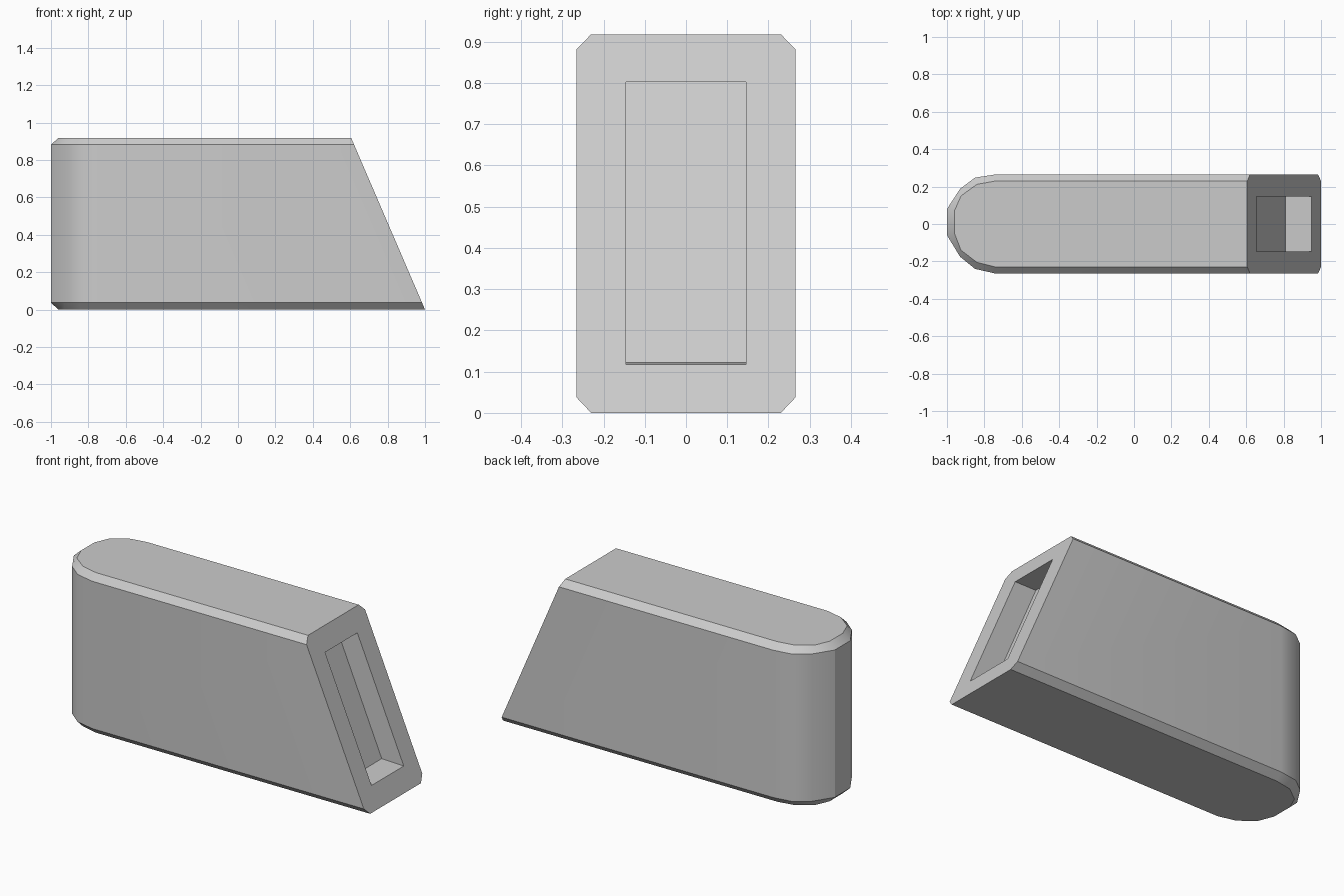
import bpy, bmesh, math

cube = bpy.data.objects.get("Cube")
if cube:
    bpy.data.objects.remove(cube, do_unlink=True)

grey = bpy.data.materials.new("light_grey")
grey.use_nodes = True
COLOUR = (0.6, 0.6, 0.6, 1)
grey.diffuse_color = COLOUR
grey.node_tree.nodes["Principled BSDF"].inputs["Base Color"].default_value = COLOUR


def loft(name, rings):
    """Skin a closed solid through rings of equal point count."""
    bm = bmesh.new()
    loops = [[bm.verts.new(p) for p in ring] for ring in rings]
    for a, b in zip(loops, loops[1:]):
        for i in range(len(a)):
            j = (i + 1) % len(a)
            bm.faces.new((a[i], a[j], b[j], b[i]))
    bm.faces.new(loops[0])
    bm.faces.new(loops[-1])
    bmesh.ops.recalc_face_normals(bm, faces=bm.faces[:])
    mesh = bpy.data.meshes.new(name)
    bm.to_mesh(mesh)
    bm.free()
    mesh.materials.append(grey)
    obj = bpy.data.objects.new(name, mesh)
    bpy.context.collection.objects.link(obj)
    return obj


# Body: rounded end at -x, slanted end at +x, chamfered top and bottom rims
def ring(rounded, half_width, z):
    end = 1 - 0.43 * z
    return ([(end, half_width, z)] + [(x, y, z) for x, y in rounded]
            + [(end, -half_width, z)])


outer = [(-0.74, 0.265), (-0.85, 0.248), (-0.93, 0.188), (-1, 0.08),
         (-1, -0.06), (-0.93, -0.175), (-0.85, -0.24), (-0.74, -0.265)]
inner = [(-0.74, 0.23), (-0.84, 0.212), (-0.925, 0.15), (-0.96, 0.07),
         (-0.96, -0.05), (-0.925, -0.14), (-0.84, -0.205), (-0.74, -0.23)]
body = loft("body", [ring(inner, 0.23, 0), ring(outer, 0.265, 0.037),
                     ring(outer, 0.265, 0.882), ring(inner, 0.23, 0.918)])

# Recess cut into the slanted end
profile = [(0.81, 0.122), (1.085, 0.112), (0.8, 0.802), (0.52, 0.802)]
cutter = loft("recess_cutter", [[(x, y, z) for x, z in profile]
                                for y in (-0.146, 0.146)])
cutter.hide_render = True
cut = body.modifiers.new("recess", "BOOLEAN")
cut.operation = "DIFFERENCE"
cut.solver = "EXACT"
cut.object = cutter

bpy.ops.object.select_all(action="DESELECT")
body.select_set(True)
bpy.context.view_layer.objects.active = body
bpy.ops.object.modifier_apply(modifier=cut.name)
bpy.data.objects.remove(cutter, do_unlink=True)
bpy.ops.object.shade_smooth_by_angle(angle=math.radians(30))
